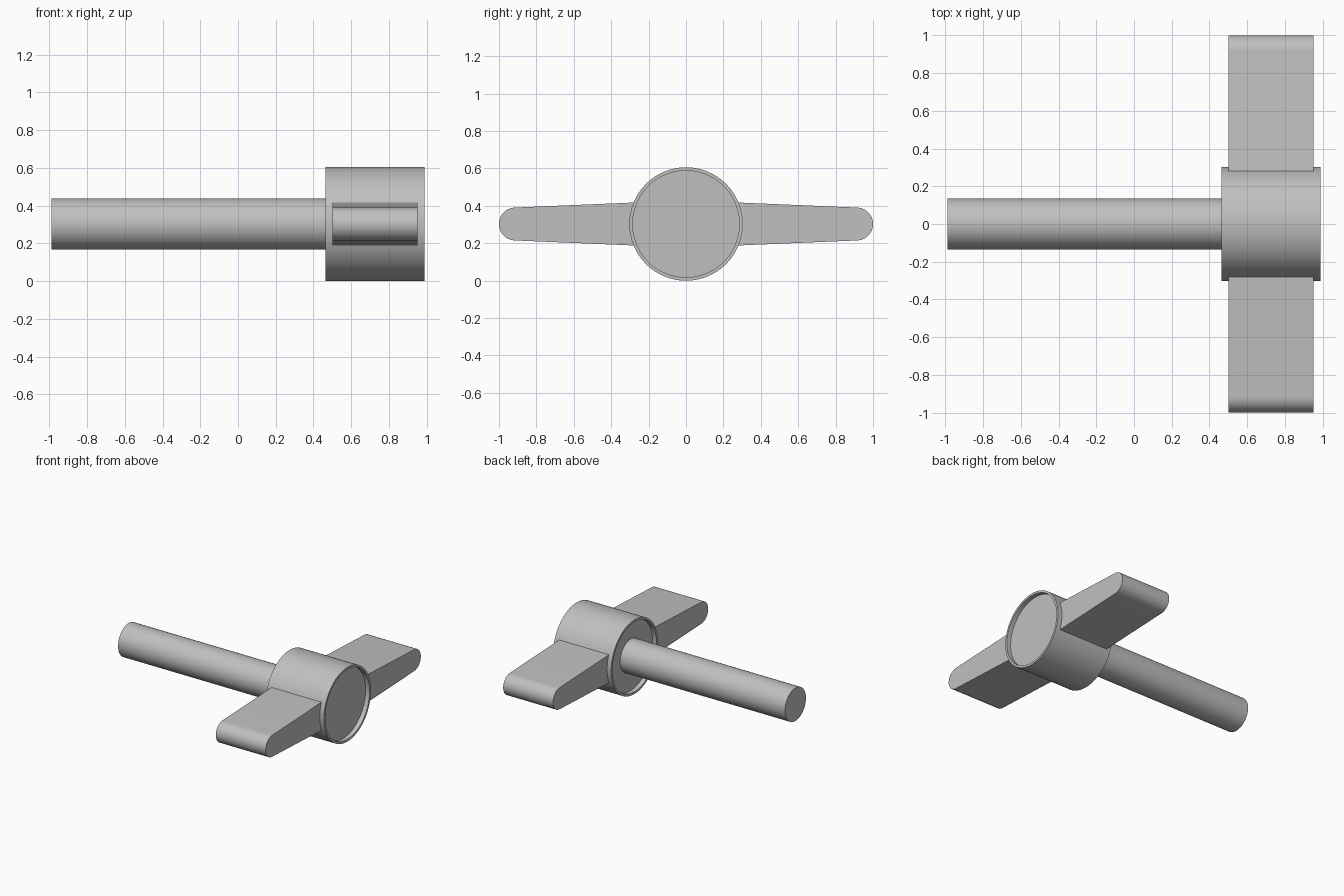
import bpy, bmesh
from math import pi, sin, cos, radians
from mathutils import Matrix, Vector

cube = bpy.data.objects.get("Cube")
if cube:
    bpy.data.objects.remove(cube, do_unlink=True)

AXIS_Z = 0.303

grey = bpy.data.materials.new("plain grey")
grey.use_nodes = True
grey.diffuse_color = (0.527, 0.527, 0.527, 1)
grey.node_tree.nodes["Principled BSDF"].inputs["Base Color"].default_value = grey.diffuse_color


def finish(name, bm):
    """Turn a bmesh into a smooth-shaded object with sharp edges kept."""
    bmesh.ops.recalc_face_normals(bm, faces=bm.faces)
    mesh = bpy.data.meshes.new(name)
    bm.to_mesh(mesh)
    bm.free()
    mesh.materials.append(grey)
    obj = bpy.data.objects.new(name, mesh)
    bpy.context.collection.objects.link(obj)
    bpy.ops.object.select_all(action="DESELECT")
    obj.select_set(True)
    bpy.context.view_layer.objects.active = obj
    bpy.ops.object.shade_smooth_by_angle(angle=radians(30))
    return obj


def lathe_x(name, profile, sides=96):
    """Revolve (x, radius) points around the main axis and cap both ends."""
    bm = bmesh.new()
    rings = []
    for x, r in profile:
        rings.append([bm.verts.new((x, r * cos(2 * pi * i / sides),
                                    AXIS_Z + r * sin(2 * pi * i / sides)))
                      for i in range(sides)])
    for a, b in zip(rings, rings[1:]):
        for i in range(sides):
            j = (i + 1) % sides
            bm.faces.new((a[i], a[j], b[j], b[i]))
    bm.faces.new(rings[0])
    bm.faces.new(rings[-1])
    return finish(name, bm)


def wing(name, side):
    """Tapered grip with a rounded tip, extruded along x."""
    root_y, root_half, tip_r = 0.25, 0.116, 0.088
    tip_y = 1 - tip_r
    outline = [(root_y, -root_half)]
    for i in range(25):
        a = -pi / 2 + pi * i / 24
        outline.append((tip_y + tip_r * cos(a), tip_r * sin(a)))
    outline.append((root_y, root_half))
    bm = bmesh.new()
    face = bm.faces.new([bm.verts.new((0.5, side * y, AXIS_Z + z)) for y, z in outline])
    out = bmesh.ops.extrude_face_region(bm, geom=[face], use_keep_orig=True)
    moved = [v for v in out["geom"] if isinstance(v, bmesh.types.BMVert)]
    bmesh.ops.translate(bm, verts=moved, vec=(0.45, 0, 0))
    return finish(name, bm)


# Hub with a shallow recess in each end
lathe_x("hub", [(0.5, 0.285), (0.464, 0.285), (0.464, 0.303),
                (0.988, 0.303), (0.988, 0.285), (0.952, 0.285)])

# Long round shaft
lathe_x("shaft", [(-0.988, 0.135), (0.505, 0.135)], 64)

# Two grips
wing("front_wing", -1)
wing("back_wing", 1)
